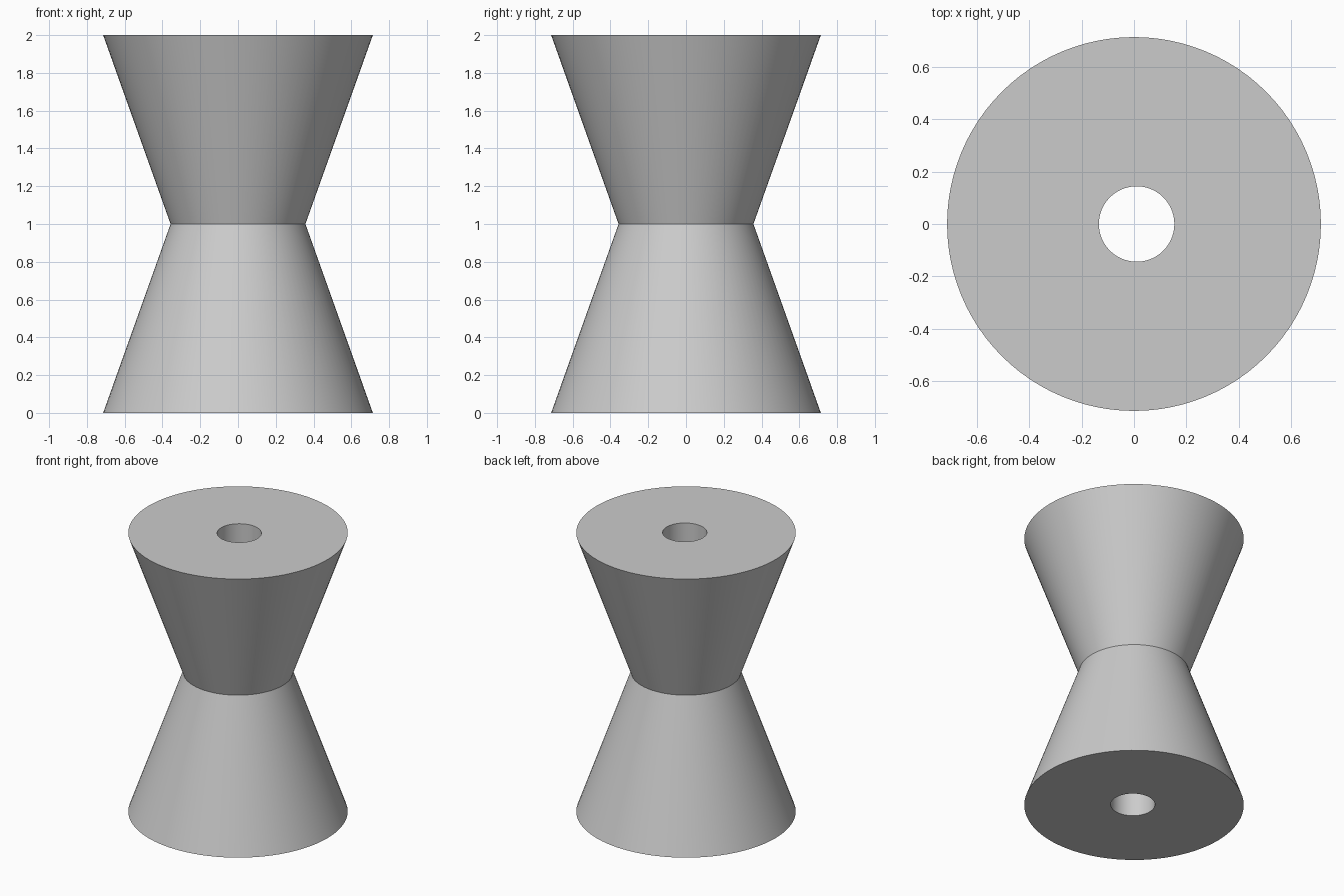
import bpy
import bmesh
from math import cos, sin, tau, radians

cube = bpy.data.objects.get("Cube")
if cube:
    bpy.data.objects.remove(cube, do_unlink=True)

SEGMENTS = 96
RIM, WAIST, BORE = 0.714, 0.357, 0.144
HEIGHT = 2.0
BORE_SHIFT = 0.01  # the bore sits slightly off axis


def ring(bm, radius, z, shift=0.0):
    return [bm.verts.new((shift + radius * cos(tau * i / SEGMENTS),
                          radius * sin(tau * i / SEGMENTS), z))
            for i in range(SEGMENTS)]


# Single grey material
grey = bpy.data.materials.new("plain grey")
grey.use_nodes = True
colour = (0.6, 0.6, 0.6, 1.0)
grey.diffuse_color = colour
for node in grey.node_tree.nodes:
    if node.type == 'BSDF_PRINCIPLED':
        node.inputs["Base Color"].default_value = colour

# Two cones meeting at the waist, with a straight bore through both
bm = bmesh.new()
rings = [
    ring(bm, RIM, 0),
    ring(bm, WAIST, HEIGHT / 2),
    ring(bm, RIM, HEIGHT),
    ring(bm, BORE, HEIGHT, BORE_SHIFT),
    ring(bm, BORE, 0, BORE_SHIFT),
]
for k, lower in enumerate(rings):
    upper = rings[(k + 1) % len(rings)]
    for i in range(SEGMENTS):
        j = (i + 1) % SEGMENTS
        bm.faces.new((lower[i], lower[j], upper[j], upper[i]))
bmesh.ops.recalc_face_normals(bm, faces=bm.faces)

mesh = bpy.data.meshes.new("double_cone_spool")
bm.to_mesh(mesh)
bm.free()
mesh.materials.append(grey)
spool = bpy.data.objects.new("double_cone_spool", mesh)
bpy.context.collection.objects.link(spool)

# Smooth walls, sharp rims and waist
bpy.ops.object.select_all(action='DESELECT')
spool.select_set(True)
bpy.context.view_layer.objects.active = spool
bpy.ops.object.shade_smooth_by_angle(angle=radians(30))
